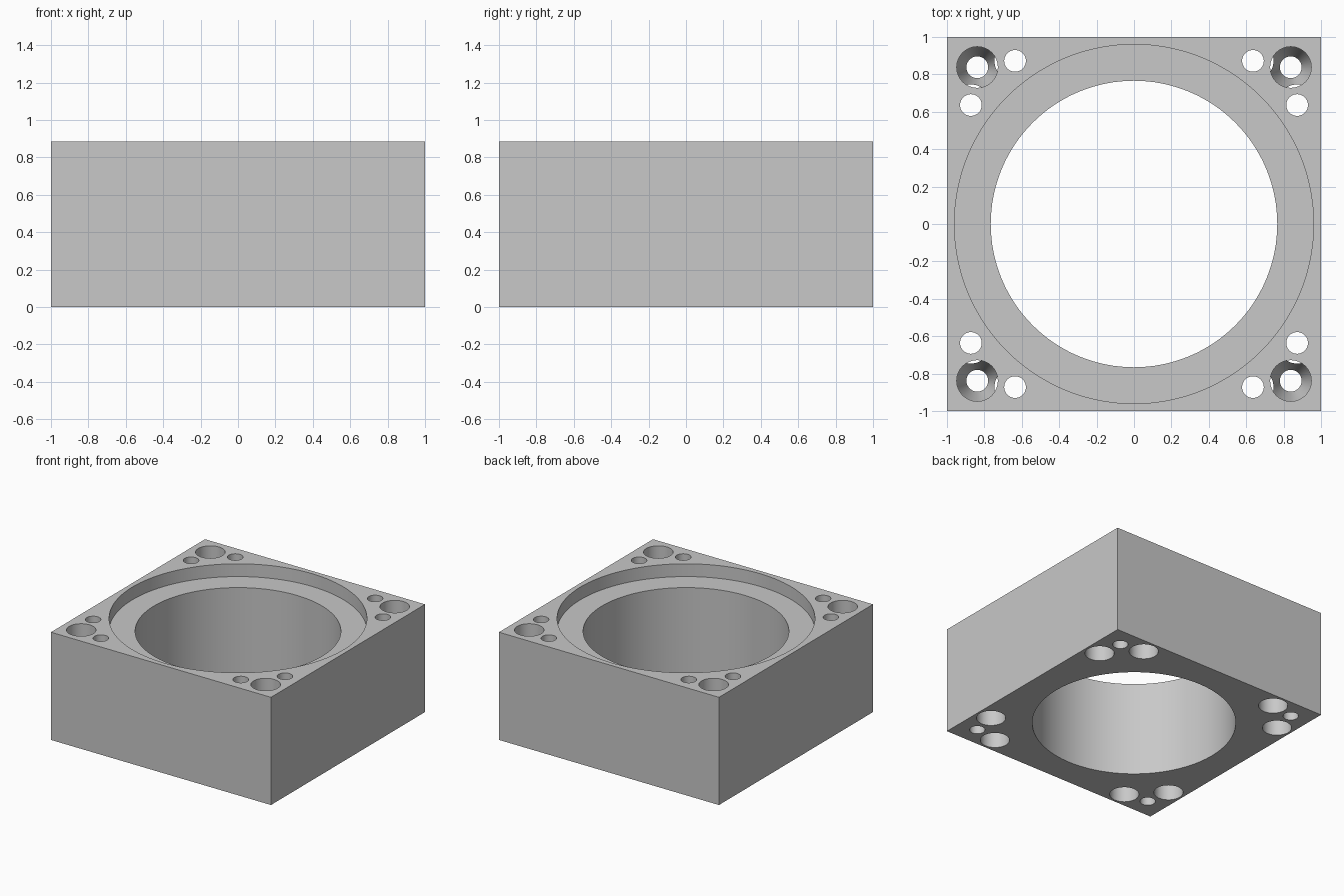
import bpy
import bmesh
from mathutils import Matrix

old = bpy.data.objects.get("Cube")
if old:
    bpy.data.objects.remove(old, do_unlink=True)

HEIGHT = 0.885
STEP_Z = HEIGHT - 0.105
OVER = 0.05

grey = bpy.data.materials.new("light_grey")
grey.use_nodes = True
colour = (0.58, 0.58, 0.58, 1)
grey.diffuse_color = colour
grey.node_tree.nodes["Principled BSDF"].inputs["Base Color"].default_value = colour


def make_object(name, bm):
    bmesh.ops.recalc_face_normals(bm, faces=bm.faces)
    mesh = bpy.data.meshes.new(name)
    bm.to_mesh(mesh)
    bm.free()
    mesh.materials.append(grey)
    obj = bpy.data.objects.new(name, mesh)
    bpy.context.collection.objects.link(obj)
    return obj


def add_turned(bm, x, y, profile, sides):
    """Closed solid of revolution from (radius, z) pairs."""
    rings = []
    for radius, z in profile:
        made = bmesh.ops.create_circle(bm, segments=sides, radius=radius,
                                       matrix=Matrix.Translation((x, y, z)))
        rings.append(made["verts"])
    for low, high in zip(rings, rings[1:]):
        for i in range(sides):
            j = (i + 1) % sides
            bm.faces.new((low[i], low[j], high[j], high[i]))
    bm.faces.new(rings[0])
    bm.faces.new(rings[-1])


def turned_cutter(name, places, profile, sides):
    bm = bmesh.new()
    for x, y in places:
        add_turned(bm, x, y, profile, sides)
    obj = make_object(name, bm)
    obj.hide_render = True
    return obj


# Square block
bm = bmesh.new()
bmesh.ops.create_cube(bm, size=1, matrix=Matrix.Translation((0, 0, HEIGHT / 2))
                      @ Matrix.Diagonal((2, 2, HEIGHT, 1)))
block = make_object("housing_block", bm)

# Main bore with a shallow wider seat at the top
bore = [(0.766, -OVER), (0.766, STEP_Z), (0.96, STEP_Z), (0.96, HEIGHT + OVER)]

# Corner screw holes widen upward, the paired holes widen downward
narrow, wide = 0.058, 0.11
corner = [(narrow, -OVER), (narrow, 0.25), (wide, 0.42), (wide, HEIGHT + OVER)]
paired = [(wide, -OVER), (wide, 0.46), (narrow, 0.63), (narrow, HEIGHT + OVER)]

signs = [(sx, sy) for sx in (-1, 1) for sy in (-1, 1)]
corner_places = [(0.838 * sx, 0.838 * sy) for sx, sy in signs]
paired_places = [(a * sx, b * sy) for sx, sy in signs
                 for a, b in ((0.636, 0.872), (0.872, 0.636))]

cutters = [
    turned_cutter("bore_cutter", [(0, 0)], bore, 128),
    turned_cutter("corner_hole_cutter", corner_places, corner, 48),
    turned_cutter("paired_hole_cutter", paired_places, paired, 48),
]

# Cut the holes and drop the cutters
bpy.context.view_layer.objects.active = block
block.select_set(True)
for cutter in cutters:
    mod = block.modifiers.new(cutter.name, 'BOOLEAN')
    mod.operation = 'DIFFERENCE'
    mod.solver = 'EXACT'
    mod.object = cutter
    bpy.ops.object.modifier_apply(modifier=mod.name)
    bpy.data.objects.remove(cutter, do_unlink=True)

bpy.ops.object.select_all(action='DESELECT')
block.select_set(True)
bpy.ops.object.shade_smooth_by_angle(angle=0.26)
